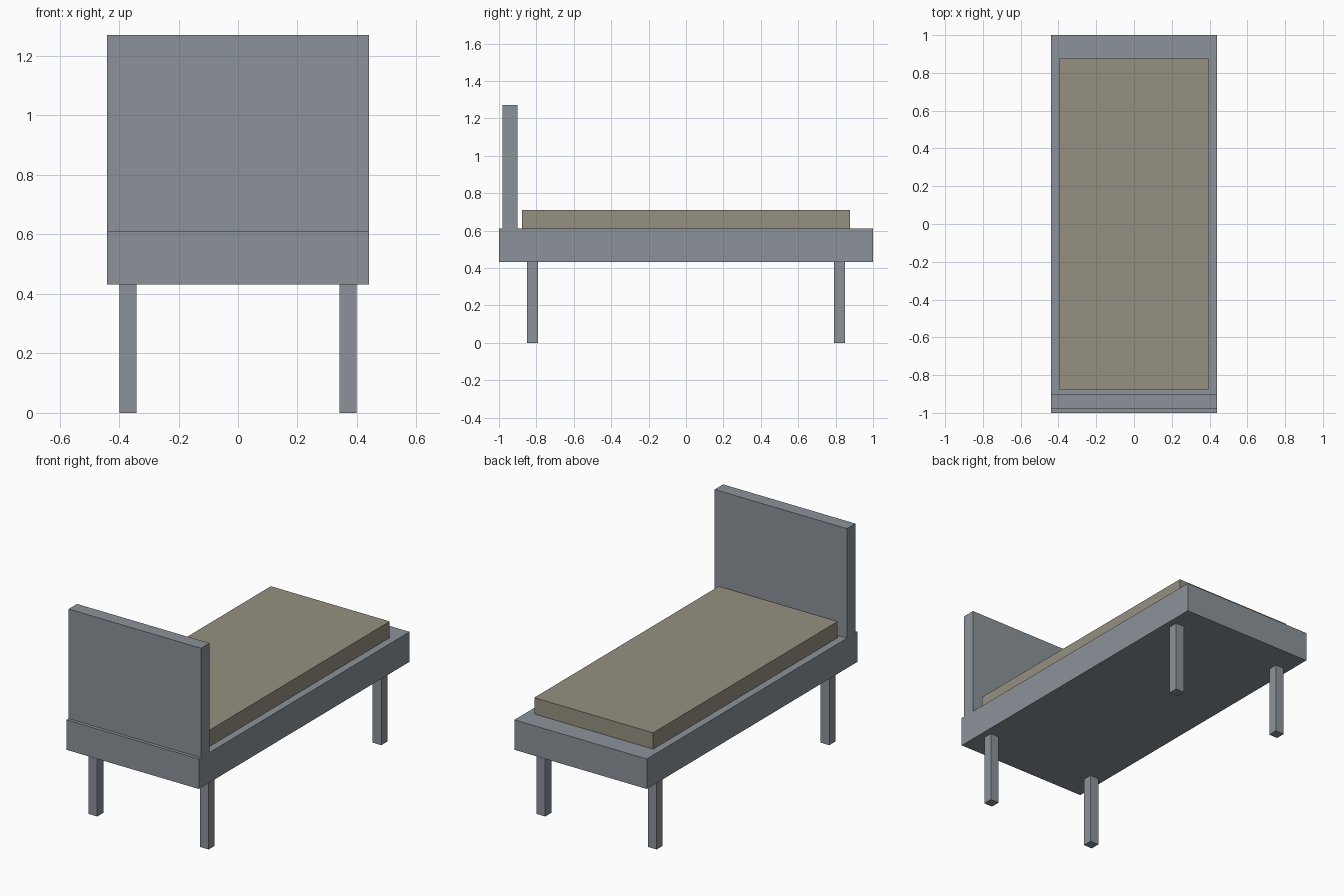
import bpy

if "Cube" in bpy.data.objects:
    bpy.data.objects.remove(bpy.data.objects["Cube"])


def material(name, rgb):
    m = bpy.data.materials.new(name)
    m.diffuse_color = (*rgb, 1.0)
    m.use_nodes = True
    m.node_tree.nodes["Principled BSDF"].inputs["Base Color"].default_value = m.diffuse_color
    return m


GREY = material("slate grey", (0.26, 0.29, 0.32))
BEIGE = material("warm beige", (0.30, 0.28, 0.22))


def box(name, low, high, mat):
    """Axis-aligned box between two corners."""
    centre = [(a + b) / 2 for a, b in zip(low, high)]
    bpy.ops.mesh.primitive_cube_add(size=1, location=centre)
    ob = bpy.context.object
    ob.name = name
    ob.scale = [b - a for a, b in zip(low, high)]
    bpy.ops.object.transform_apply(location=False, rotation=False, scale=True)
    ob.data.materials.append(mat)
    return ob


# Bed base, mattress and headboard
box("bed_frame", (-0.44, -1.0, 0.432), (0.44, 1.0, 0.612), GREY)
box("mattress", (-0.395, -0.876, 0.612), (0.395, 0.876, 0.71), BEIGE)
box("headboard", (-0.44, -0.98, 0.612), (0.44, -0.90, 1.27), GREY)

# Four square legs
LEG_X, LEG_Y, HALF = 0.37, 0.82, 0.029
for side, sx in (("left", -1), ("right", 1)):
    for end, sy in (("front", -1), ("back", 1)):
        x, y = sx * LEG_X, sy * LEG_Y
        box(f"{end}_{side}_leg", (x - HALF, y - HALF, 0),
            (x + HALF, y + HALF, 0.432), GREY)
